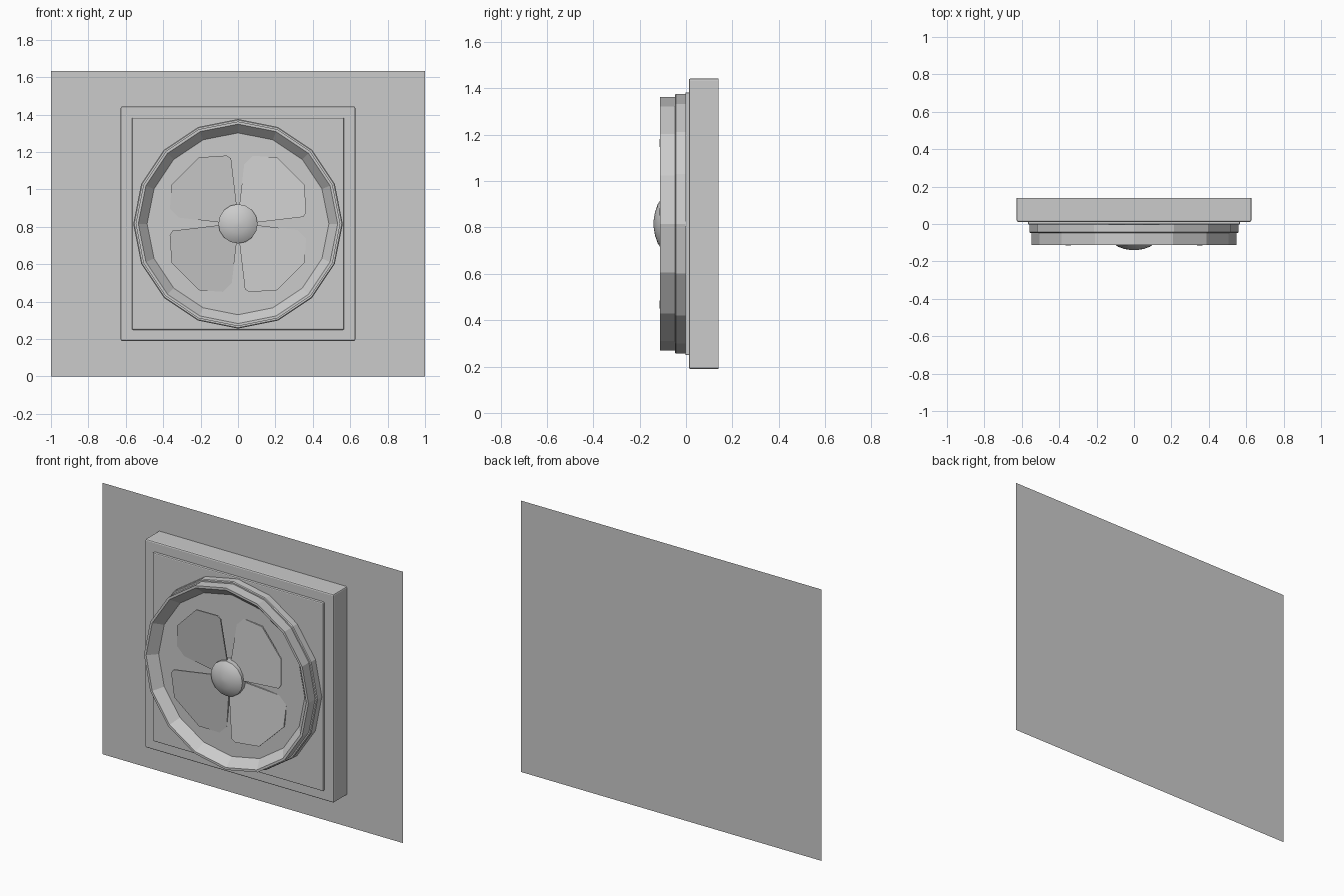
import bpy, bmesh, math
from mathutils import Vector

if "Cube" in bpy.data.objects:
    bpy.data.objects.remove(bpy.data.objects["Cube"])

CZ = 0.816   # height of the fan centre
BACK = 0.14  # y of the wall sheet


def make(name, verts, faces):
    me = bpy.data.meshes.new(name)
    me.from_pydata(verts, [], faces)
    ob = bpy.data.objects.new(name, me)
    bpy.context.collection.objects.link(ob)
    return ob


def lathe(name, profile, n):
    """Revolve (radius, y) points, listed back to front, ending in a front pole or flat cap."""
    verts = [(r * math.cos(2 * math.pi * i / n), y, CZ + r * math.sin(2 * math.pi * i / n))
             for r, y in profile for i in range(n)]
    faces = []
    for j in range(len(profile) - 1):
        for i in range(n):
            k = (i + 1) % n
            faces.append((j * n + i, j * n + k, (j + 1) * n + k, (j + 1) * n + i))
    last = (len(profile) - 1) * n
    faces.append(tuple(last + i for i in range(n)))
    return make(name, verts, faces)


def open_box(name, half, front, back, bevel):
    """Square slab with no back face and a softly bevelled front."""
    verts = [(x, y, CZ + z) for y in (front, back)
             for x, z in ((-half, -half), (half, -half), (half, half), (-half, half))]
    faces = [(0, 1, 2, 3)] + [(i, i + 4, (i + 1) % 4 + 4, (i + 1) % 4) for i in range(4)]
    ob = make(name, verts, faces)
    mod = ob.modifiers.new("bevel", 'BEVEL')
    mod.width = bevel
    mod.segments = 2
    return ob


# wall sheet
make("wall_panel", [(-1, BACK, 0), (1, BACK, 0), (1, BACK, 1.632), (-1, BACK, 1.632)], [(0, 1, 2, 3)])

# square housing and its raised front plate
open_box("housing", 0.627, 0.012, BACK, 0.008)
open_box("front_plate", 0.567, -0.003, 0.014, 0.006)

# stepped ring with sloped inner wall and recessed floor
lathe("shroud_ring", [(0.56, 0.0), (0.56, -0.044), (0.555, -0.048), (0.547, -0.048),
                      (0.547, -0.112), (0.533, -0.112), (0.486, -0.06)], 16)

# four tilted blades, clockwise edge raised
outline = [(-.005, .08), (-.03, .29), (-.037, .35), (-.06, .365), (-.21, .355),
           (-.355, .21), (-.365, .06), (-.35, .037), (-.29, .03), (-.08, .005)]
for b in range(4):
    a = b * math.pi / 2
    verts = []
    for thick in (0, 0.008):
        for x, z in outline:
            d = (x + z) / math.sqrt(2)
            y = -0.086 - 0.13 * d + thick
            verts.append((x * math.cos(a) - z * math.sin(a), y,
                          CZ + x * math.sin(a) + z * math.cos(a)))
    n = len(outline)
    faces = [tuple(range(n)), tuple(range(2 * n - 1, n - 1, -1))]
    faces += [(i, (i + 1) % n, (i + 1) % n + n, i + n) for i in range(n)]
    ob = make(f"blade_{b + 1}", verts, faces)
    bm = bmesh.new()
    bm.from_mesh(ob.data)
    bmesh.ops.recalc_face_normals(bm, faces=bm.faces)
    bm.to_mesh(ob.data)
    bm.free()

# domed hub
hub = lathe("hub", [(0.105, -0.058), (0.105, -0.108), (0.085, -0.122),
                    (0.05, -0.134), (0.012, -0.14)], 16)
bpy.context.view_layer.objects.active = hub
hub.select_set(True)
bpy.ops.object.shade_smooth_by_angle(angle=math.radians(40))
